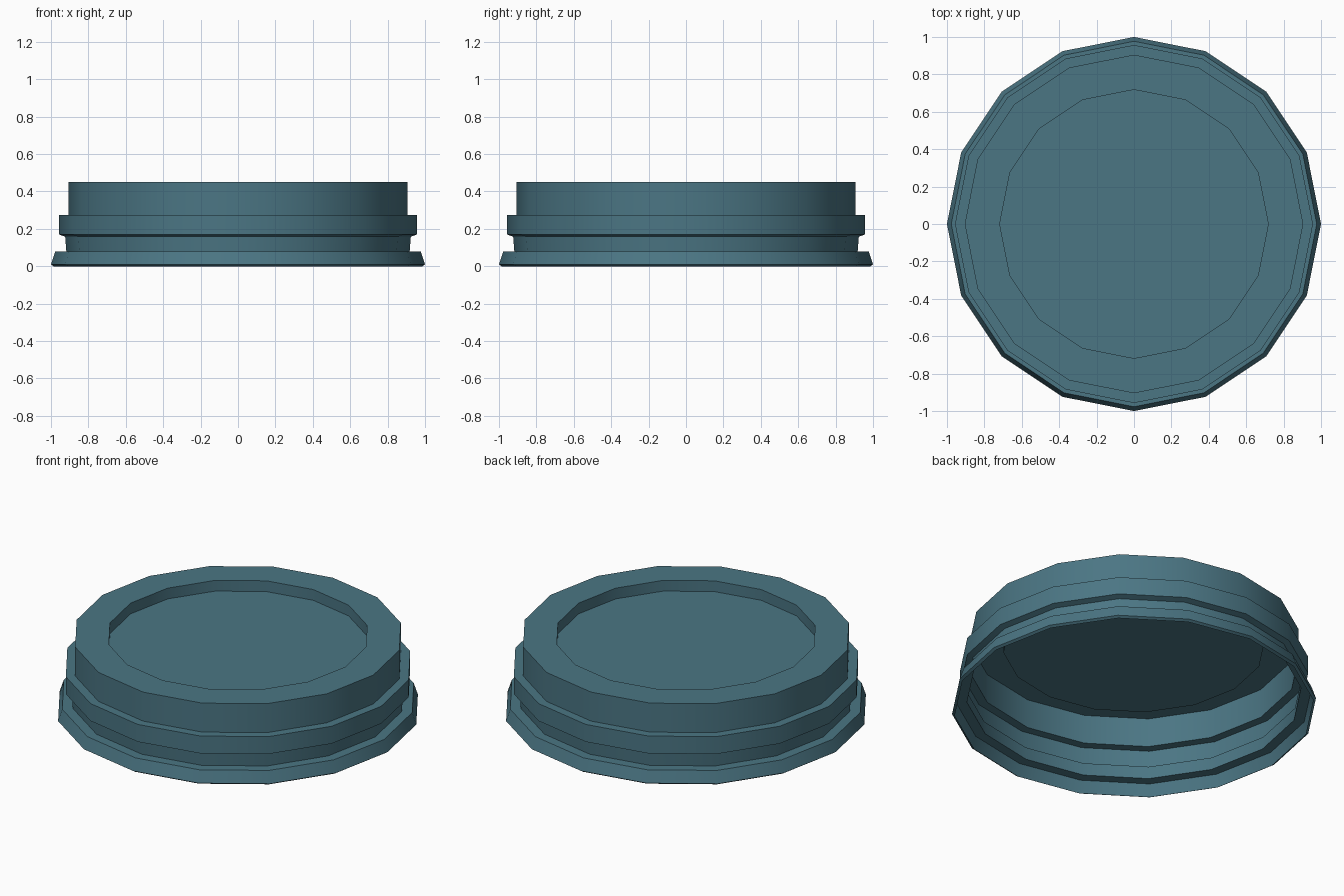
import bpy, bmesh, math

if "Cube" in bpy.data.objects:
    bpy.data.objects.remove(bpy.data.objects["Cube"])

SIDES = 16

# Cross-section (radius, height), from the bottom lip up and over into the recess
profile = [
    (0.985, 0.0), (1.0, 0.01), (0.977, 0.08),   # flared foot
    (0.918, 0.08), (0.924, 0.158),              # groove
    (0.957, 0.17), (0.957, 0.275),              # raised band
    (0.905, 0.275), (0.905, 0.45),              # upper wall
    (0.718, 0.45), (0.718, 0.385),              # rim and recess wall
]


def ring(bm, r, z):
    return [bm.verts.new((r * math.cos(2 * math.pi * i / SIDES),
                          r * math.sin(2 * math.pi * i / SIDES), z))
            for i in range(SIDES)]


# Open-bottomed thin lid, revolved from the cross-section
bm = bmesh.new()
rings = [ring(bm, r, z) for r, z in profile]
for a, b in zip(rings, rings[1:]):
    for i in range(SIDES):
        j = (i + 1) % SIDES
        bm.faces.new((a[i], a[j], b[j], b[i]))
bm.faces.new(rings[-1])  # recessed panel

mesh = bpy.data.meshes.new("round_lid")
bm.to_mesh(mesh)
bm.free()
lid = bpy.data.objects.new("round_lid", mesh)
bpy.context.collection.objects.link(lid)

# Teal colour
teal = bpy.data.materials.new("teal")
teal.diffuse_color = (0.07, 0.18, 0.23, 1)
teal.use_nodes = True
teal.node_tree.nodes["Principled BSDF"].inputs["Base Color"].default_value = teal.diffuse_color
mesh.materials.append(teal)

# Smooth around the sides, sharp at the steps
bpy.context.view_layer.objects.active = lid
lid.select_set(True)
bpy.ops.object.shade_smooth_by_angle(angle=math.radians(30))
